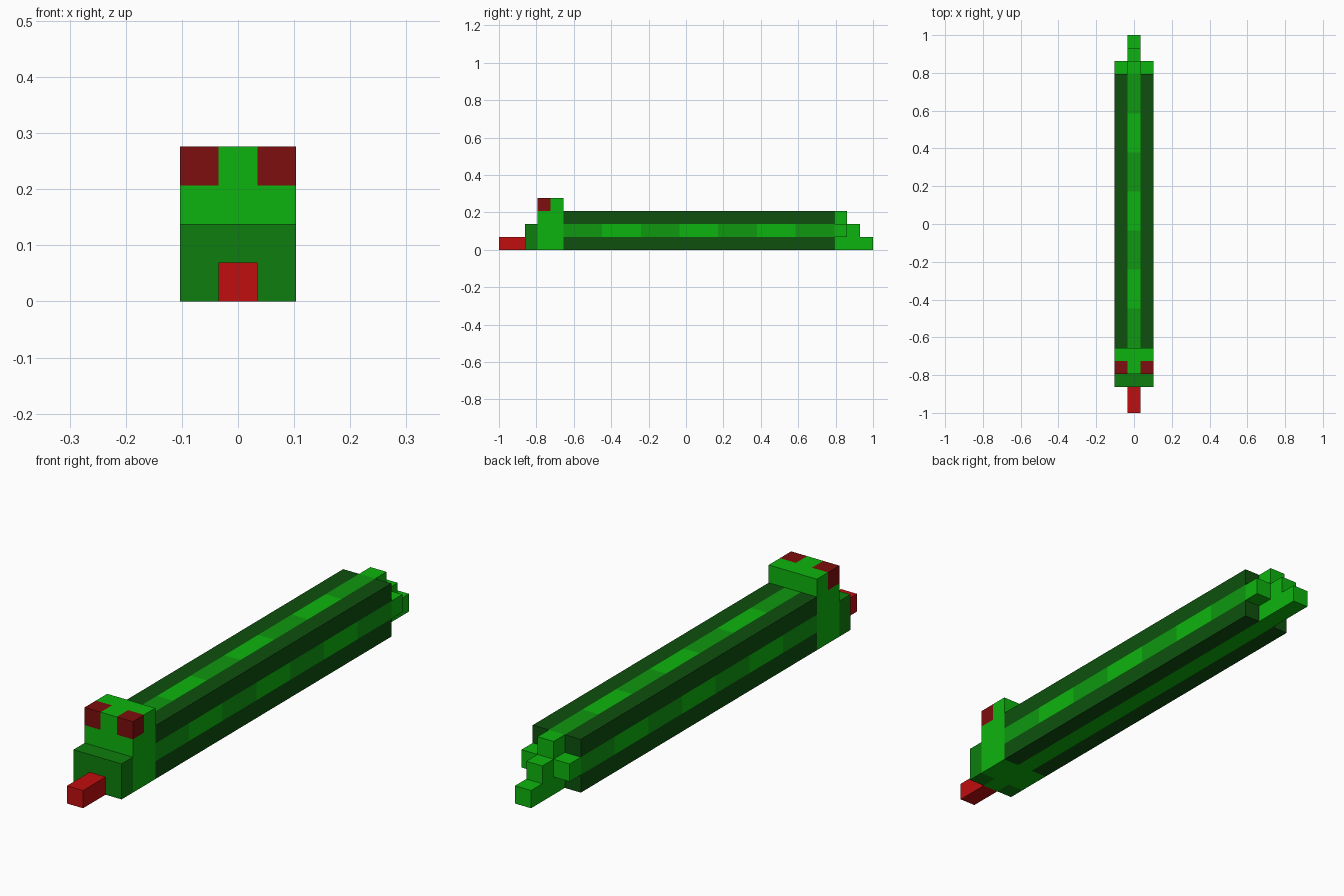
import bpy, bmesh
from mathutils import Vector

cube = bpy.data.objects.get("Cube")
if cube:
    bpy.data.objects.remove(cube, do_unlink=True)

U = 2 / 29  # one block; the model is 29 blocks long


def linear(c):
    c /= 255
    return c / 12.92 if c <= 0.04045 else ((c + 0.055) / 1.055) ** 2.4


def material(name, rgb):
    colour = (*[linear(c) for c in rgb], 1)
    m = bpy.data.materials.new(name)
    m.use_nodes = True
    m.diffuse_color = colour
    bsdf = m.node_tree.nodes["Principled BSDF"]
    bsdf.inputs["Base Color"].default_value = colour
    bsdf.inputs["Roughness"].default_value = 0.9
    return m


BRIGHT = material("bright green", (13, 180, 14))
MID = material("mid green", (15, 152, 16))
SNOUT = material("snout green", (14, 126, 14))
DARK = material("dark green", (14, 80, 14))
EYE = material("dark red", (126, 14, 14))
TONGUE = material("tongue red", (192, 14, 14))


def block(name, lo, hi, mats, cuts=((), (), ()), rule=None):
    """Box from lo to hi in block units, cut along the axes, coloured by rule(centre, normal)."""
    bm = bmesh.new()
    bmesh.ops.create_cube(bm, size=1)
    lo, hi = Vector(lo), Vector(hi)
    for v in bm.verts:
        v.co = (lo + hi) / 2 + v.co * (hi - lo)
    for axis in range(3):
        normal = Vector([float(i == axis) for i in range(3)])
        for value in cuts[axis]:
            bmesh.ops.bisect_plane(bm, geom=bm.verts[:] + bm.edges[:] + bm.faces[:],
                                   plane_co=normal * value, plane_no=normal)
    bm.normal_update()
    if rule:
        for f in bm.faces:
            f.material_index = rule(f.calc_center_median(), f.normal)
    bmesh.ops.scale(bm, vec=(U, U, U), verts=bm.verts)
    mesh = bpy.data.meshes.new(name)
    bm.to_mesh(mesh)
    bm.free()
    for m in mats:
        mesh.materials.append(m)
    obj = bpy.data.objects.new(name, mesh)
    bpy.context.collection.objects.link(obj)
    return obj


# Long body: dark corners, chequered stripe on the top and sides, plain belly stripe
def body_rule(c, n):
    if abs(n.y) > 0.5:
        return 0
    on_stripe = abs(c.x) < 0.5 if abs(n.z) > 0.5 else 1 < c.z < 2
    if not on_stripe:
        return 0
    if n.z < -0.5:
        return 2
    return 1 + int((c.y + 9.5) // 3) % 2


block("body", (-1.5, -9.5, 0), (1.5, 11.5, 3), (DARK, MID, BRIGHT),
      ((-0.5, 0.5), [-9.5 + 3 * i for i in range(1, 7)], (1, 2)), body_rule)

# Head with eyes on its upper front corners
block("head", (-1.5, -11.5, 0), (1.5, -9.5, 4), (BRIGHT, EYE),
      ((-0.5, 0.5), (-10.5,), (3,)),
      lambda c, n: int(abs(c.x) > 0.5 and c.y < -10.5 and c.z > 3))

# Snout, with the belly stripe running under it
block("snout", (-1.5, -12.5, 0), (1.5, -11.5, 2), (SNOUT, BRIGHT),
      ((-0.5, 0.5), (), ()),
      lambda c, n: int(n.z < -0.5 and abs(c.x) < 0.5))

block("tongue", (-0.5, -14.5, 0), (0.5, -12.5, 1), (TONGUE,))

# Tail: three descending steps and a side nub on each side
for i, step in enumerate(("upper", "middle", "lower")):
    block(f"tail_{step}_step", (-0.5, 11.5 + i, 0), (0.5, 12.5 + i, 3 - i), (BRIGHT,))
for side, x in (("right", -1.5), ("left", 0.5)):
    block(f"tail_{side}_nub", (x, 11.5, 1), (x + 1, 12.5, 2), (BRIGHT,))
